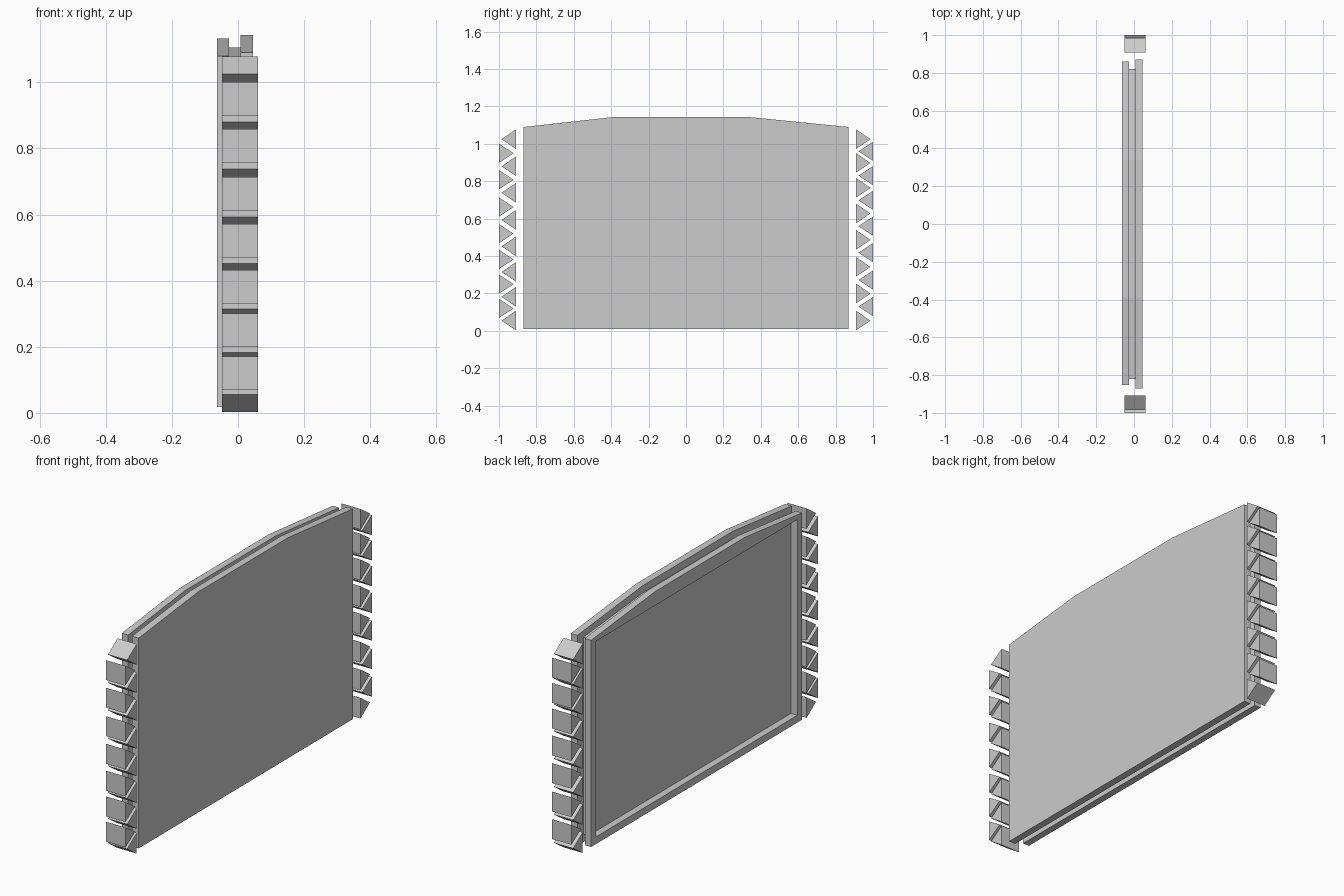
import bpy, bmesh

if "Cube" in bpy.data.objects:
    bpy.data.objects.remove(bpy.data.objects["Cube"])


def prism(name, outline, x0, x1):
    """Extrude a closed (y, z) outline from x0 to x1."""
    bm = bmesh.new()
    face = bm.faces.new([bm.verts.new((x0, y, z)) for y, z in outline])
    ext = bmesh.ops.extrude_face_region(bm, geom=[face])
    moved = [v for v in ext["geom"] if isinstance(v, bmesh.types.BMVert)]
    bmesh.ops.translate(bm, verts=moved, vec=(x1 - x0, 0, 0))
    bmesh.ops.recalc_face_normals(bm, faces=bm.faces)
    mesh = bpy.data.meshes.new(name)
    bm.to_mesh(mesh)
    bm.free()
    obj = bpy.data.objects.new(name, mesh)
    bpy.context.collection.objects.link(obj)
    return obj


def arched(y0, y1, z0, shoulder, top, ya=-0.39, yb=0.34):
    return [(y0, z0), (y1, z0), (y1, shoulder), (yb, top), (ya, top), (y0, shoulder)]


# Front plate and core panel
prism("front_plate", arched(-0.87, 0.87, 0.01, 1.09, 1.143), 0.008, 0.045)
prism("core_panel", arched(-0.82, 0.82, 0.05, 1.062, 1.105), -0.027, 0.008)

# Rear frame with a rectangular opening
frame = prism("rear_frame", arched(-0.853, 0.86, 0.018, 1.08, 1.132), -0.063, -0.027)
cutter = prism("opening_cutter",
               [(-0.815, 0.055), (0.82, 0.055), (0.82, 1.06), (-0.815, 1.06)], -0.1, -0.027)
cutter.hide_render = True
cutter.hide_viewport = True
cut = frame.modifiers.new("opening", "BOOLEAN")
cut.operation = "DIFFERENCE"
cut.object = cutter

# Interlocking triangular teeth; the other edge is the same row turned half round
HEIGHT = 1.08
apexes = [0.055, 0.182, 0.315, 0.452, 0.593, 0.738, 0.88, 1.025]
gaps = [0.12, 0.25, 0.382, 0.52, 0.662, 0.808, 0.95]
teeth = [(z, -0.908, -0.986, 0.053) for z in apexes]
teeth += [(z, -1.0, -0.922, 0.051) for z in gaps]
for i, (z, base, tip, half) in enumerate(teeth):
    tri = [(base, z - half), (base, z + half), (tip, z)]
    prism(f"left_tooth_{i}", tri, -0.049, 0.06)
    prism(f"right_tooth_{i}", [(-y, HEIGHT - zz) for y, zz in tri], -0.049, 0.06)
